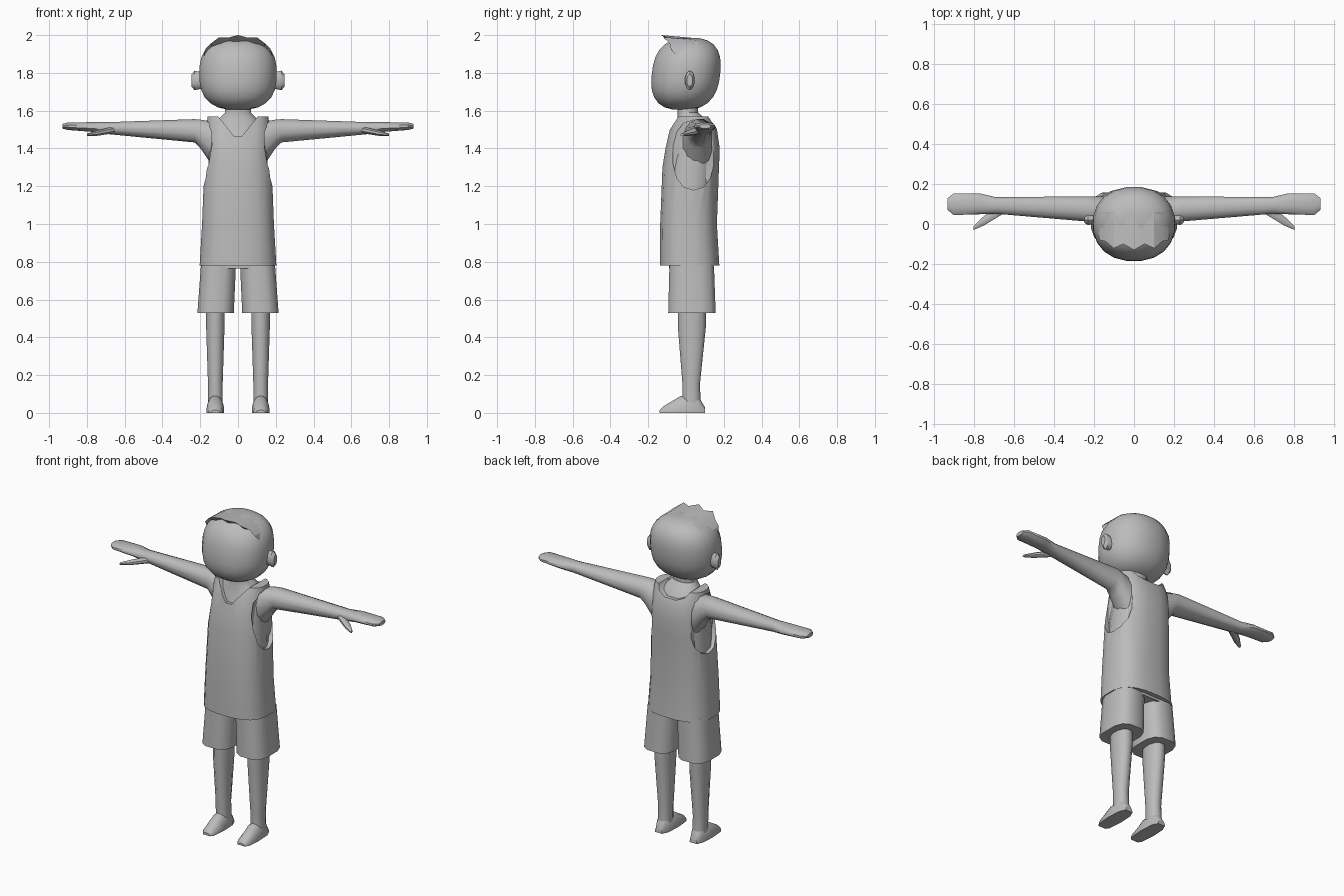
import bpy, bmesh, math

if "Cube" in bpy.data.objects:
    bpy.data.objects.remove(bpy.data.objects["Cube"], do_unlink=True)

grey = bpy.data.materials.new("plain grey")
grey.use_nodes = True
grey.diffuse_color = (0.5, 0.5, 0.5, 1)
grey.node_tree.nodes["Principled BSDF"].inputs["Base Color"].default_value = grey.diffuse_color


def place(axis, along, u, v):
    """Turn a position along an axis and a cross-section point into x, y, z."""
    return {"x": (along, u, v), "y": (u, along, v), "z": (u, v, along)}[axis]


def bridge(name, rows, closed=True):
    """Bridge rows of points into a surface; closed rows also get end caps."""
    bm = bmesh.new()
    rings = [[bm.verts.new(point) for point in row] for row in rows]
    size = len(rings[0])
    for lower, upper in zip(rings, rings[1:]):
        for i in range(size if closed else size - 1):
            j = (i + 1) % size
            bm.faces.new((lower[i], lower[j], upper[j], upper[i]))
    if closed:
        bm.faces.new(rings[0])
        bm.faces.new(rings[-1])
    bmesh.ops.recalc_face_normals(bm, faces=bm.faces)
    mesh = bpy.data.meshes.new(name)
    bm.to_mesh(mesh)
    bm.free()
    mesh.materials.append(grey)
    obj = bpy.data.objects.new(name, mesh)
    bpy.context.collection.objects.link(obj)
    return obj


def loft(name, axis, sections, sides=12, power=2):
    """Each section is a rounded outline: position, low u, high u, low v, high v."""
    def bend(value):
        return math.copysign(abs(value) ** (2 / power), value)

    rows = []
    for along, low_u, high_u, low_v, high_v in sections:
        row = []
        for i in range(sides):
            angle = math.tau * (i + 0.5) / sides
            u = (low_u + high_u + (high_u - low_u) * bend(math.cos(angle))) / 2
            v = (low_v + high_v + (high_v - low_v) * bend(math.sin(angle))) / 2
            row.append(place(axis, along, u, v))
        rows.append(row)
    return bridge(name, rows)


def activate(obj):
    bpy.ops.object.select_all(action="DESELECT")
    obj.select_set(True)
    bpy.context.view_layer.objects.active = obj


def smooth(obj, degrees=42):
    activate(obj)
    bpy.ops.object.shade_smooth_by_angle(angle=math.radians(degrees))


def smooth_pair(obj):
    """Shade a part and mirror it to the other side of the body."""
    smooth(obj)
    obj.modifiers.new("Mirror", "MIRROR").use_mirror_merge = False


# Head: a rounded block that leans back towards the crown
head_sections = []
for step in range(-6, 7):
    height = math.sin(math.radians(step * 13.5))
    spread = (1 - abs(height) ** 2.6) ** (1 / 2.6)
    lean = 0.02 * height
    head_sections.append((1.795 + 0.192 * height, -0.207 * spread, 0.207 * spread,
                          lean - 0.183 * spread, lean + 0.183 * spread))
smooth(loft("head", "z", head_sections, sides=20, power=2.2))

# Ears
ear_sections = [(x, 0.02 - size, 0.02 + size, 1.76 - 2 * size, 1.76 + 2 * size)
                for x, size in ((0.18, 0.02), (0.23, 0.026), (0.246, 0.016))]
smooth_pair(loft("ear", "x", ear_sections, sides=10))

# Jagged hair fringe that overhangs the forehead
crown_row, tip_row, root_row = [], [], []
points = 10
for i in range(points + 1):
    across = 2 * i / points - 1
    spike = (i % 2) * (1 - across ** 2)
    x = 0.19 * math.sin(across * 1.4)
    z = 1.988 - 0.115 * abs(across) ** 2.6
    y = -0.04 - 0.06 * (1 - abs(across) ** 3) - 0.03 * spike
    crown_row.append((x, 0.06, z - 0.005))
    tip_row.append((x, y, z + 0.012 * spike))
    root_row.append((x * 0.95, y + 0.06, z - 0.04))
smooth(bridge("hair_fringe", [crown_row, tip_row, root_row], closed=False), degrees=25)

# Shirt profile: height, half width, front, back
shirt_profile = [(0.78, 0.205, -0.14, 0.178), (1, 0.192, -0.138, 0.165),
                 (1.3, 0.18, -0.126, 0.176), (1.4, 0.173, -0.11, 0.18),
                 (1.5, 0.168, -0.087, 0.165), (1.57, 0.163, -0.05, 0.13)]

# Chest follows the shirt just inside it, then narrows into the neck
gap = 0.02
chest_profile = [(z, half - gap, front + gap, back - gap)
                 for z, half, front, back in shirt_profile[1:5]]
chest_profile += [(1.56, 0.1, -0.045, 0.1), (1.59, 0.07, -0.045, 0.065),
                  (1.65, 0.07, -0.045, 0.065)]
smooth(loft("chest_and_neck", "z", [(z, -half, half, front, back)
                                    for z, half, front, back in chest_profile], sides=16, power=2.4))

# Sleeveless shirt with arm holes, pointed front neckline and shallow back neckline
shirt = loft("sleeveless_shirt", "z", [(z, -half, half, front, back)
                                       for z, half, front, back in shirt_profile], sides=20, power=2.7)
cutters = [loft("arm_hole_cutter", "x", [(side * reach, -0.07, 0.15, 1.18, 1.55)
                                         for reach in (0.135, 0.4)], sides=14, power=2.3)
           for side in (-1, 1)]
cutters.append(loft("front_neck_cutter", "y", [(y, -0.13, 0.13, 1.44, 1.76)
                                               for y in (-0.3, 0.04)], sides=8, power=1))
cutters.append(loft("back_neck_cutter", "y", [(y, -0.115, 0.115, 1.515, 1.7)
                                              for y in (0.03, 0.3)], sides=12, power=2.5))
activate(shirt)
for cutter in cutters:
    cutter.hide_render = True
    cut = shirt.modifiers.new("Cut", "BOOLEAN")
    cut.operation = "DIFFERENCE"
    cut.solver = "EXACT"
    cut.object = cutter
    bpy.ops.object.modifier_apply(modifier=cut.name)
    bpy.data.objects.remove(cutter, do_unlink=True)
smooth(shirt)

# Arms with mitten hands and thumbs
arm_sections = [(0.1, -0.03, 0.14, 1.25, 1.54), (0.2, 0, 0.14, 1.4, 1.555),
                (0.23, 0.01, 0.14, 1.43, 1.557), (0.69, 0.05, 0.135, 1.475, 1.54),
                (0.77, 0.047, 0.155, 1.487, 1.54), (0.9, 0.043, 0.155, 1.497, 1.538),
                (0.93, 0.07, 0.13, 1.505, 1.53)]
smooth_pair(loft("arm_and_hand", "x", arm_sections, power=2.2))
thumb_sections = [(0.65, 0.05, 0.11, 1.48, 1.52), (0.75, -0.01, 0.04, 1.465, 1.495),
                  (0.8, -0.03, -0.01, 1.465, 1.48)]
smooth_pair(loft("thumb", "x", thumb_sections, sides=8))

# Shorts
smooth(loft("shorts_hips", "z", [(z, -0.19, 0.19, -0.09, 0.15) for z in (0.765, 0.85)],
            sides=20, power=3))
smooth_pair(loft("shorts_leg", "z", [(0.53, 0.02, 0.217, -0.097, 0.16),
                                     (0.8, 0.008, 0.197, -0.09, 0.15)], power=3))

# Bare legs
leg_sections = [(0.05, 0.08, 0.16, -0.02, 0.08), (0.15, 0.08, 0.16, -0.02, 0.075),
                (0.45, 0.07, 0.17, -0.045, 0.107), (0.56, 0.07, 0.17, -0.045, 0.107)]
smooth_pair(loft("leg", "z", leg_sections, power=2.2))

# Feet: domed from toe to heel, with the lower half flattened into the sole
foot_profile = [(-0.14, 0.025, 0.015), (-0.12, 0.04, 0.035), (-0.03, 0.048, 0.09),
                (0.06, 0.043, 0.1), (0.1, 0.025, 0.03)]
foot = loft("foot", "y", [(y, 0.12 - half, 0.12 + half, -height, height)
                          for y, half, height in foot_profile], sides=16, power=2.2)
for vertex in foot.data.vertices:
    vertex.co.z = max(vertex.co.z, 0)
smooth_pair(foot)
